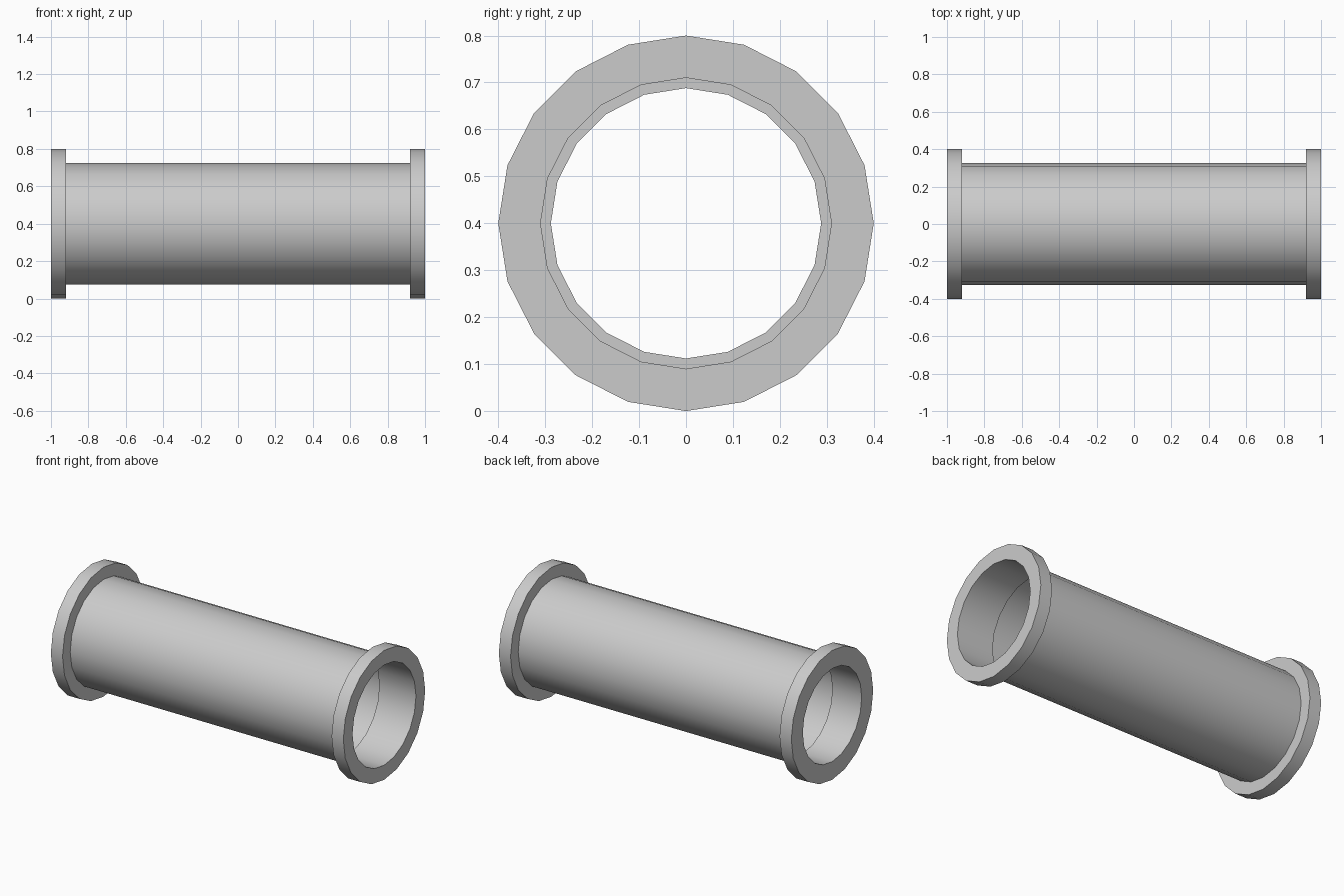
import bpy, bmesh, math

if "Cube" in bpy.data.objects:
    bpy.data.objects.remove(bpy.data.objects["Cube"])

SIDES = 20
AXIS_Z = 0.4


def lathe(name, profile):
    """Revolve (x, radius) points around the pipe's long axis."""
    bm = bmesh.new()
    rings = []
    for x, r in profile:
        rings.append([bm.verts.new((x,
                                    r * math.cos(2 * math.pi * i / SIDES),
                                    AXIS_Z + r * math.sin(2 * math.pi * i / SIDES)))
                      for i in range(SIDES)])
    for a, b in zip(rings, rings[1:]):
        for i in range(SIDES):
            j = (i + 1) % SIDES
            bm.faces.new((a[i], a[j], b[j], b[i]))
    mesh = bpy.data.meshes.new(name)
    bm.to_mesh(mesh)
    bm.free()
    obj = bpy.data.objects.new(name, mesh)
    bpy.context.collection.objects.link(obj)
    bpy.ops.object.select_all(action='DESELECT')
    obj.select_set(True)
    bpy.context.view_layer.objects.active = obj
    bpy.ops.object.shade_smooth_by_angle(angle=math.radians(30))
    return obj


# Long pipe wall between the flanges
lathe("pipe_wall", [(-0.92, 0.325), (0.92, 0.325)])

# Left flange with its short inner sleeve
lathe("left_flange", [(-0.80, 0.288), (-1.0, 0.288), (-1.0, 0.4),
                      (-0.92, 0.4), (-0.92, 0.325)])

# Right flange with a slightly wider, deeper sleeve
lathe("right_flange", [(0.92, 0.325), (0.92, 0.4), (1.0, 0.4),
                       (1.0, 0.31), (0.75, 0.31)])
